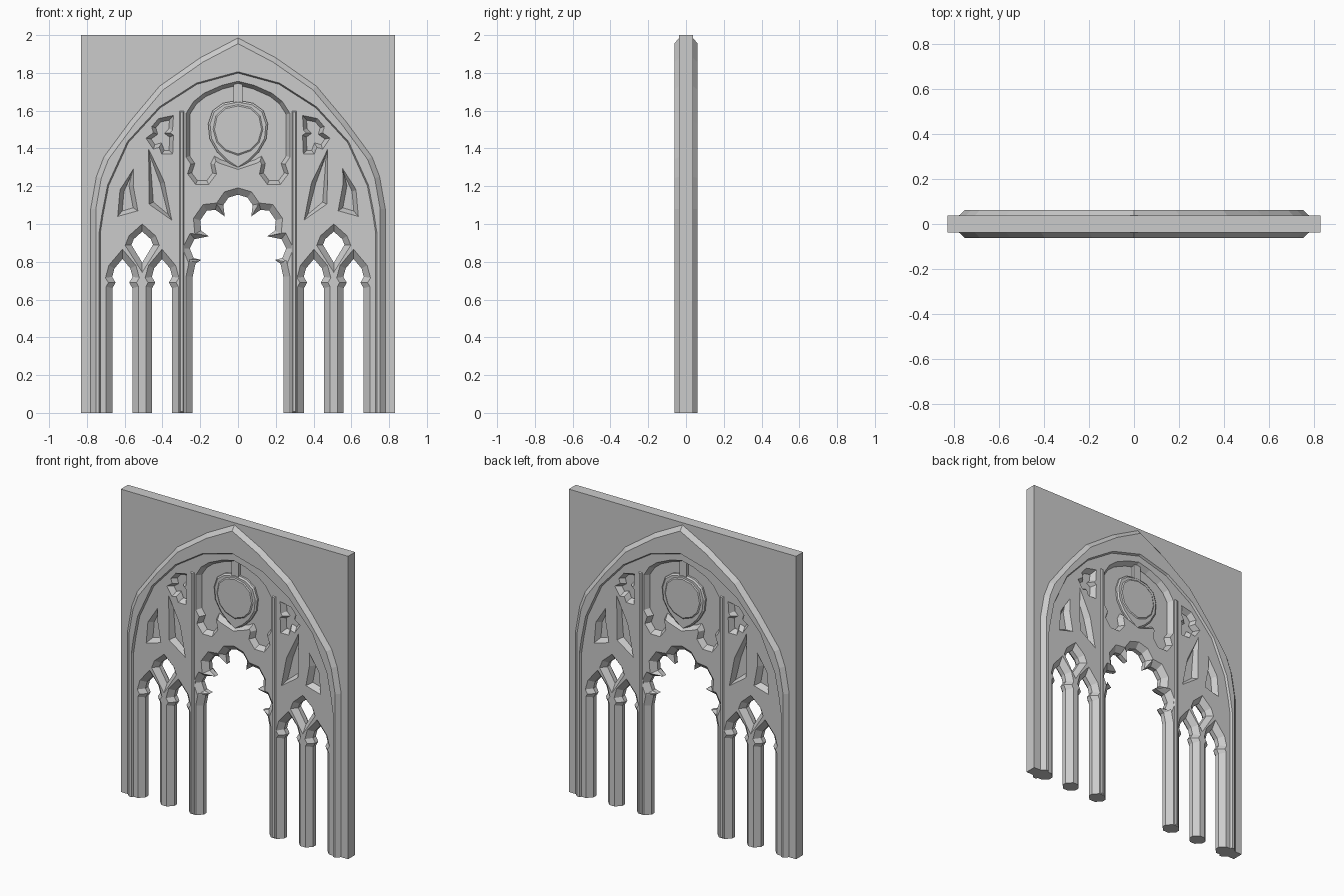
import bpy, bmesh
from mathutils import Vector

if "Cube" in bpy.data.objects:
    bpy.data.objects.remove(bpy.data.objects["Cube"], do_unlink=True)

stone = bpy.data.materials.new("grey_stone")
stone.use_nodes = True
stone.diffuse_color = (0.6, 0.6, 0.6, 1)
stone.node_tree.nodes["Principled BSDF"].inputs["Base Color"].default_value = (0.6, 0.6, 0.6, 1)


def mirrored(pts):
    return [(-x, z) for x, z in reversed(pts)]


def whole(half):
    """Complete a symmetric outline from its right half."""
    return half + [p for p in mirrored(half) if p[0] != 0]


def offset(pts, dist):
    """Grow or shrink a closed outline, limiting the mitres."""
    n = len(pts)
    v = [Vector(p) for p in pts]
    area = sum(v[i].x * v[(i + 1) % n].y - v[(i + 1) % n].x * v[i].y for i in range(n))
    side = 1 if area > 0 else -1
    out = []
    for i in range(n):
        a = (v[i] - v[i - 1]).normalized()
        b = (v[(i + 1) % n] - v[i]).normalized()
        na, nb = Vector((a.y, -a.x)) * side, Vector((b.y, -b.x)) * side
        m = (na + nb) / max(1 + na.dot(nb), 0.2)
        if m.length > 1.7:
            m = m.normalized() * 1.7
        out.append(v[i] + m * dist)
    return out


def loft(name, pts, levels):
    """Solid from an outline; levels are (half depth, growth), mirrored front to back."""
    levels = [(-y, g) for y, g in levels] + [(y, g) for y, g in reversed(levels)]
    bm = bmesh.new()
    rings = [[bm.verts.new((p.x, y, p.y)) for p in offset(pts, g)] for y, g in levels]
    n = len(pts)
    for r, s in zip(rings, rings[1:]):
        for i in range(n):
            j = (i + 1) % n
            bm.faces.new((r[i], r[j], s[j], s[i]))
    bm.faces.new(rings[0])
    bm.faces.new(rings[-1])
    bmesh.ops.recalc_face_normals(bm, faces=bm.faces)
    me = bpy.data.meshes.new(name)
    bm.to_mesh(me)
    bm.free()
    me.materials.append(stone)
    ob = bpy.data.objects.new(name, me)
    bpy.context.collection.objects.link(ob)
    return ob


def carve(ob, cutters):
    """Subtract the cutters, then trim the foot flat at floor level."""
    for c in cutters:
        c.hide_render = True
        mod = ob.modifiers.new("cut", 'BOOLEAN')
        mod.operation, mod.solver, mod.object = 'DIFFERENCE', 'EXACT', c
        mod.use_self = True
    dg = bpy.context.evaluated_depsgraph_get()
    dg.update()
    me = bpy.data.meshes.new_from_object(ob.evaluated_get(dg))
    ob.modifiers.clear()
    ob.data = me
    for c in cutters:
        bpy.data.objects.remove(c, do_unlink=True)
    bm = bmesh.new()
    bm.from_mesh(me)
    bmesh.ops.bisect_plane(bm, geom=bm.verts[:] + bm.edges[:] + bm.faces[:], dist=1e-5,
                           plane_co=(0, 0, 0), plane_no=(0, 0, 1), clear_inner=True)
    rim = [e for e in bm.edges if e.is_boundary]
    bmesh.ops.holes_fill(bm, edges=rim, sides=0)
    bmesh.ops.recalc_face_normals(bm, faces=bm.faces)
    bm.to_mesh(me)
    bm.free()


SLAB, RING, PLATE, BAND, FLOOR = 0.037, 0.062, 0.048, 0.015, 0.012


def hole(pts, mid, front):
    """Hourglass cutter: narrow in the middle, splayed to both faces."""
    over = 0.004
    slope = (front - mid) / (PLATE - BAND)
    return loft("cutter", pts, [(PLATE + over, front + slope * over), (BAND, mid)])


# Outlines of the great arch
arch_out = [(.78, 1.08), (.75, 1.25), (.71, 1.355), (.57, 1.545), (.415, 1.73), (.2, 1.88), (0, 1.985)]
arch_in = [(.735, 0.95), (.72, 1.05), (.69, 1.205), (.585, 1.435), (.415, 1.62), (.22, 1.745), (0, 1.805)]

# Wall slab around the arch
opening = whole([(.76, 0)] + [(x * .97, z * .985) for x, z in arch_out])
loft("wall_slab", [(-.83, 0), (-.83, 2), (.83, 2), (.83, 0)] + opening, [(SLAB, 0)])

# Arch moulding with bevelled outer edge
ring = loft("arch_moulding", whole([(.78, -.1)] + arch_out), [(RING, -.027), (SLAB, 0)])
inner = whole([(.735, -.2)] + arch_in)
carve(ring, [loft("cutter", inner, [(RING + .01, .006), (PLATE, -.006)])])

# Openings of the tracery
door = whole([(.24, -.2), (.24, .72), (.225, .79), (.195, .81), (.235, .82), (.255, .87),
              (.23, .92), (.155, .935), (.195, .965), (.2, 1.02), (.165, 1.07), (.12, 1.075),
              (.07, 1.04), (.078, 1.10), (.05, 1.14), (0, 1.155)])
lancet = whole([(.053, -.2), (.053, .66), (.036, .69), (.054, .72), (.042, .765), (0, .815)])
diamond = whole([(0, .795), (.057, .89), (.045, .92), (0, .96)])
panel = whole([(0, 1.31), (.09, 1.34), (.125, 1.36), (.145, 1.32), (.135, 1.27), (.165, 1.23),
               (.215, 1.23), (.245, 1.27), (.228, 1.32), (.255, 1.36), (.255, 1.58),
               (.22, 1.635), (.17, 1.675), (.08, 1.715), (0, 1.735)])
outer_light = [(.637, 1.04), (.625, 1.18), (.553, 1.295), (.555, 1.205), (.53, 1.07)]
tall_light = [(.475, 1.40), (.39, 1.22), (.35, 1.02), (.47, 1.105)]
cusped_light = [(.363, 1.55), (.366, 1.505), (.39, 1.48), (.362, 1.46), (.365, 1.39), (.39, 1.39),
                (.405, 1.43), (.44, 1.42), (.46, 1.45), (.425, 1.475), (.435, 1.51), (.41, 1.54)]


def shifted(pts, dx):
    return [(x + dx, z) for x, z in pts]


cutters = [hole(door, 0, .035), hole(panel, 0, .02)]
pierced = [(shifted(lancet, .402), .033), (shifted(lancet, .612), .033), (shifted(diamond, .507), .03)]
blind = [("outer_light", outer_light, -.022, 0), ("tall_light", tall_light, -.022, 0),
         ("cusped_light", cusped_light, 0, .02)]
for flip in (list, mirrored):
    cutters += [hole(flip(p), 0, g) for p, g in pierced]
    cutters += [hole(flip(p), a, b) for _, p, a, b in blind]

# Tracery plate with mullions
tracery = loft("tracery", whole([(.735, -.1)] + arch_in), [(PLATE, .012)])
carve(tracery, cutters)

# Recessed floors behind the blind openings
loft("panel_floor", panel, [(FLOOR, .008)])
for side, flip in (("left", list), ("right", mirrored)):
    for name, p, a, b in blind:
        loft(f"{name}_floor_{side}", flip(p), [(FLOOR, (a + b) / 2)])
    # Slim shaft beside the centre bay
    shaft = [(.283, 0), (.312, 0), (.312, 1.6), (.283, 1.6)]
    loft(f"slim_shaft_{side}", flip(shaft), [(.055, -.008), (.046, 0)])

# Medallion hanging in the centre panel
shield = whole([(0, 1.29), (.06, 1.33), (.11, 1.38), (.15, 1.45), (.158, 1.53),
                (.135, 1.60), (.08, 1.64), (0, 1.655)])
loft("medallion", shield, [(.032, -.01), (.024, 0)])
disc = whole([(0, 1.36), (.07, 1.385), (.115, 1.43), (.135, 1.50), (.12, 1.575), (.07, 1.62), (0, 1.635)])
loft("medallion_boss", disc, [(.037, -.01), (.03, 0)])
loft("medallion_stem", [(-.025, 1.63), (.025, 1.63), (.025, 1.75), (-.025, 1.75)], [(.03, 0)])
